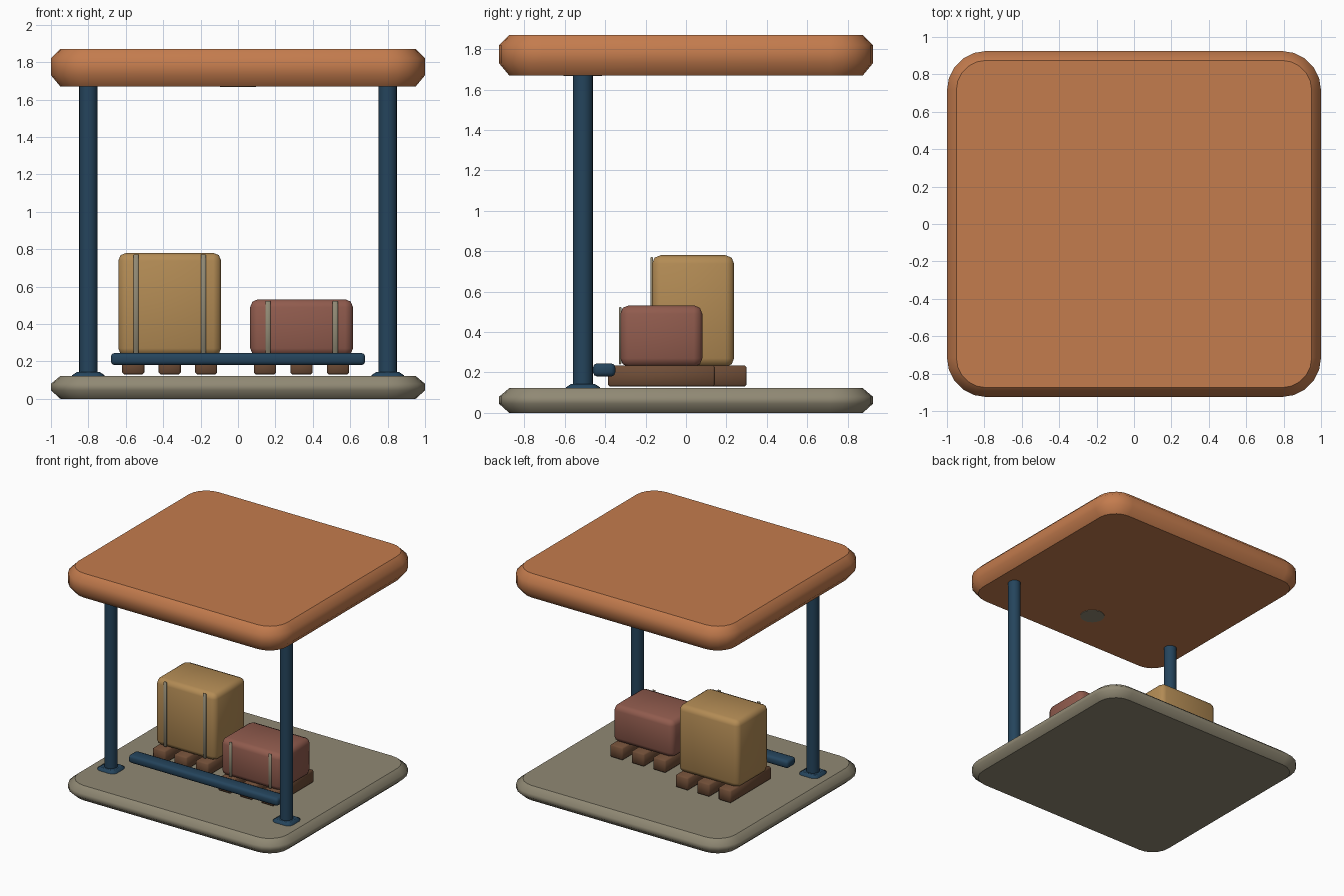
import bpy, bmesh, math
from mathutils import Vector

cube = bpy.data.objects.get("Cube")
if cube:
    bpy.data.objects.remove(cube, do_unlink=True)


def material(name, rgb):
    m = bpy.data.materials.new(name)
    m.use_nodes = True
    m.diffuse_color = (*rgb, 1)
    m.node_tree.nodes["Principled BSDF"].inputs["Base Color"].default_value = (*rgb, 1)
    return m


orange = material("burnt_orange", (0.55, 0.2, 0.075))
navy = material("navy_blue", (0.018, 0.058, 0.107))
stone = material("warm_grey", (0.28, 0.25, 0.175))
tan = material("tan", (0.45, 0.26, 0.09))
red = material("dusty_red", (0.28, 0.105, 0.075))
wood = material("brown_wood", (0.16, 0.075, 0.038))


def finish(name, bm, mat):
    """Turn a bmesh into an object with one material."""
    bmesh.ops.recalc_face_normals(bm, faces=bm.faces)
    mesh = bpy.data.meshes.new(name)
    bm.to_mesh(mesh)
    bm.free()
    mesh.materials.append(mat)
    obj = bpy.data.objects.new(name, mesh)
    bpy.context.collection.objects.link(obj)
    return obj


def rounded_outline(hx, hy, r, steps):
    """Points of a rectangle with rounded corners."""
    pts = []
    for q, (sx, sy) in enumerate(((1, 1), (-1, 1), (-1, -1), (1, -1))):
        for i in range(steps + 1):
            a = math.pi / 2 * (q + i / steps)
            pts.append((sx * (hx - r) + r * math.cos(a), sy * (hy - r) + r * math.sin(a)))
    return pts


def slab(name, mat, hx, hy, r, rings, centre=(0, 0), steps=5):
    """Stack rounded outlines, each ring given as (inset, z)."""
    bm = bmesh.new()
    loops = []
    for inset, z in rings:
        outline = rounded_outline(hx - inset, hy - inset, r - inset, steps)
        loops.append([bm.verts.new((x + centre[0], y + centre[1], z)) for x, y in outline])
    n = len(loops[0])
    for a, b in zip(loops, loops[1:]):
        for i in range(n):
            j = (i + 1) % n
            bm.faces.new((a[i], a[j], b[j], b[i])).smooth = True
    # Flat caps
    bm.faces.new(loops[0])
    bm.faces.new(loops[-1])
    return finish(name, bm, mat)


def box(name, mat, low, high, bevel, segments=2):
    """Bevelled box between two corners."""
    low, high = Vector(low), Vector(high)
    bm = bmesh.new()
    bmesh.ops.create_cube(bm, size=1)
    for v in bm.verts:
        v.co = (low + high) / 2 + v.co * (high - low)
    bmesh.ops.bevel(bm, geom=bm.edges[:], offset=bevel, segments=segments,
                    profile=0.5, affect='EDGES')
    for f in bm.faces:
        f.smooth = True
    return finish(name, bm, mat)


def cylinder(name, mat, x, y, z0, z1, radius, sides=16):
    bm = bmesh.new()
    bmesh.ops.create_cone(bm, cap_ends=True, segments=sides, radius1=radius,
                          radius2=radius, depth=z1 - z0)
    bmesh.ops.translate(bm, verts=bm.verts, vec=(x, y, (z0 + z1) / 2))
    for f in bm.faces:
        f.smooth = len(f.verts) == 4
    return finish(name, bm, mat)


# Floor and roof
slab("floor", stone, 1, 0.925, 0.21, [(0.05, 0), (0, 0.045), (0, 0.08), (0.05, 0.122)])
slab("roof", orange, 1, 0.925, 0.21, [(0.05, 1.67), (0, 1.73), (0, 1.82), (0.05, 1.87)])

# Lamp set in the roof underside
FRONT = -0.51
cylinder("ceiling_lamp", stone, 0, FRONT, 1.666, 1.69, 0.095, 24)

# Posts with foot plates
for side, x in (("right", -0.8), ("left", 0.8)):
    cylinder(side + "_post", navy, x, FRONT, 0.02, 1.69, 0.05)
    slab(side + "_foot", navy, 0.087, 0.085, 0.045,
         [(0, 0.115), (0, 0.126), (0.025, 0.142)], (x, FRONT), 3)

# Low bumper rail
box("bumper_rail", navy, (-0.68, -0.46, 0.18), (0.68, -0.35, 0.245), 0.02)


def cargo(name, mat, x, y, top, strap_offset):
    """Crate on three runners, with two straps down its front."""
    box(name + "_crate", mat, (x - 0.275, y - 0.203, 0.228), (x + 0.275, y + 0.203, top), 0.042)
    for i in (-1, 0, 1):
        rx = x + 0.195 * i
        box(f"{name}_runner_{i + 2}", wood, (rx - 0.059, y - 0.265, 0.13),
            (rx + 0.059, y + 0.265, 0.235), 0.01, 1)
    for i in (-1, 1):
        sx = x + strap_offset * i
        box(f"{name}_strap_{(i + 3) // 2}", stone, (sx - 0.014, y - 0.21, 0.24),
            (sx + 0.014, y - 0.198, top - 0.008), 0.004, 1)


cargo("tall", tan, -0.365, 0.035, 0.78, 0.18)
cargo("short", red, 0.34, -0.122, 0.532, 0.18)
